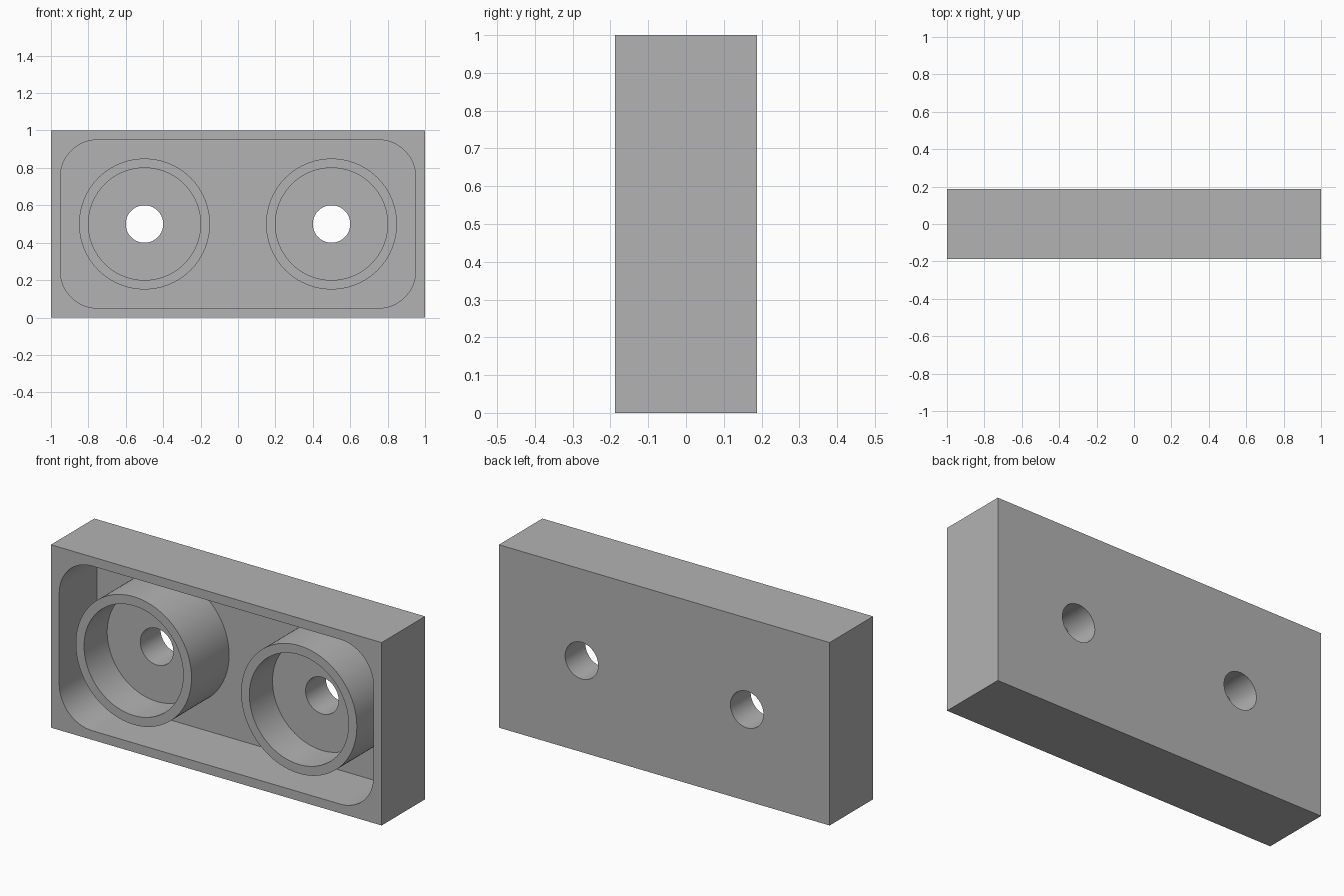
import bpy
import bmesh
import math
from mathutils import Matrix, Vector

cube = bpy.data.objects.get("Cube")
if cube:
    bpy.data.objects.remove(cube, do_unlink=True)

WIDTH, DEPTH, HEIGHT = 2.0, 0.375, 1.0
FRONT, BACK = -DEPTH / 2, DEPTH / 2
MID = HEIGHT / 2
WALL = 0.05          # rim and back plate thickness
CORNER = 0.2         # pocket corner radius
BOSS_X = 0.5
BOSS_R, BORE_R, HOLE_R = 0.35, 0.3, 0.1
BORE_DEPTH = 0.2
OVER = 0.2           # how far cutters stick out

grey = bpy.data.materials.new("plain_grey")
grey.use_nodes = True
colour = (0.45, 0.45, 0.45, 1)
grey.diffuse_color = colour
grey.node_tree.nodes["Principled BSDF"].inputs["Base Color"].default_value = colour


def add_object(name, bm):
    mesh = bpy.data.meshes.new(name)
    bmesh.ops.recalc_face_normals(bm, faces=bm.faces)
    bm.to_mesh(mesh)
    bm.free()
    mesh.materials.append(grey)
    obj = bpy.data.objects.new(name, mesh)
    bpy.context.collection.objects.link(obj)
    return obj


def box(name, width, height, y0, y1, corner=0):
    """Box between two depths, with optional rounding of its four depth edges."""
    bm = bmesh.new()
    place = Matrix.Translation((0, (y0 + y1) / 2, MID)) @ Matrix.Diagonal((width, y1 - y0, height, 1))
    bmesh.ops.create_cube(bm, size=1, matrix=place)
    if corner:
        edges = [e for e in bm.edges if abs((e.verts[0].co - e.verts[1].co).y) > 0.01]
        bmesh.ops.bevel(bm, geom=edges, offset=corner, segments=16, profile=0.5, affect='EDGES')
    return add_object(name, bm)


def cylinders(name, radius, y0, y1):
    """Mirrored pair of cylinders running along the depth."""
    bm = bmesh.new()
    for side in (-1, 1):
        place = Matrix.Translation(Vector((side * BOSS_X, (y0 + y1) / 2, MID))) @ Matrix.Rotation(math.pi / 2, 4, 'X')
        bmesh.ops.create_cone(bm, cap_ends=True, segments=96, radius1=radius, radius2=radius,
                              depth=y1 - y0, matrix=place)
    return add_object(name, bm)


def cut(target, cutter):
    """Subtract the cutter from the target, then discard the cutter."""
    cutter.hide_render = True
    mod = target.modifiers.new("cut", 'BOOLEAN')
    mod.operation = 'DIFFERENCE'
    mod.solver = 'EXACT'
    mod.object = cutter
    bpy.context.view_layer.objects.active = target
    bpy.ops.object.modifier_apply(modifier=mod.name)
    bpy.data.objects.remove(cutter, do_unlink=True)


# Outer block
block = box("mounting_block", WIDTH, HEIGHT, FRONT, BACK)

# Rounded front pocket that leaves two round bosses standing
pocket = box("pocket_cutter", WIDTH - 2 * WALL, HEIGHT - 2 * WALL, FRONT - OVER, BACK - WALL, CORNER)
cut(pocket, cylinders("boss_shape", BOSS_R, FRONT - 2 * OVER, BACK + OVER))
cut(block, pocket)

# Wide bores in the bosses and narrow holes right through the back
cut(block, cylinders("bore_cutter", BORE_R, FRONT - OVER, FRONT + BORE_DEPTH))
cut(block, cylinders("hole_cutter", HOLE_R, FRONT - OVER, BACK + OVER))

# Smooth round walls, crisp rims
bpy.ops.object.select_all(action='DESELECT')
block.select_set(True)
bpy.context.view_layer.objects.active = block
bpy.ops.object.shade_smooth_by_angle(angle=math.radians(30))
